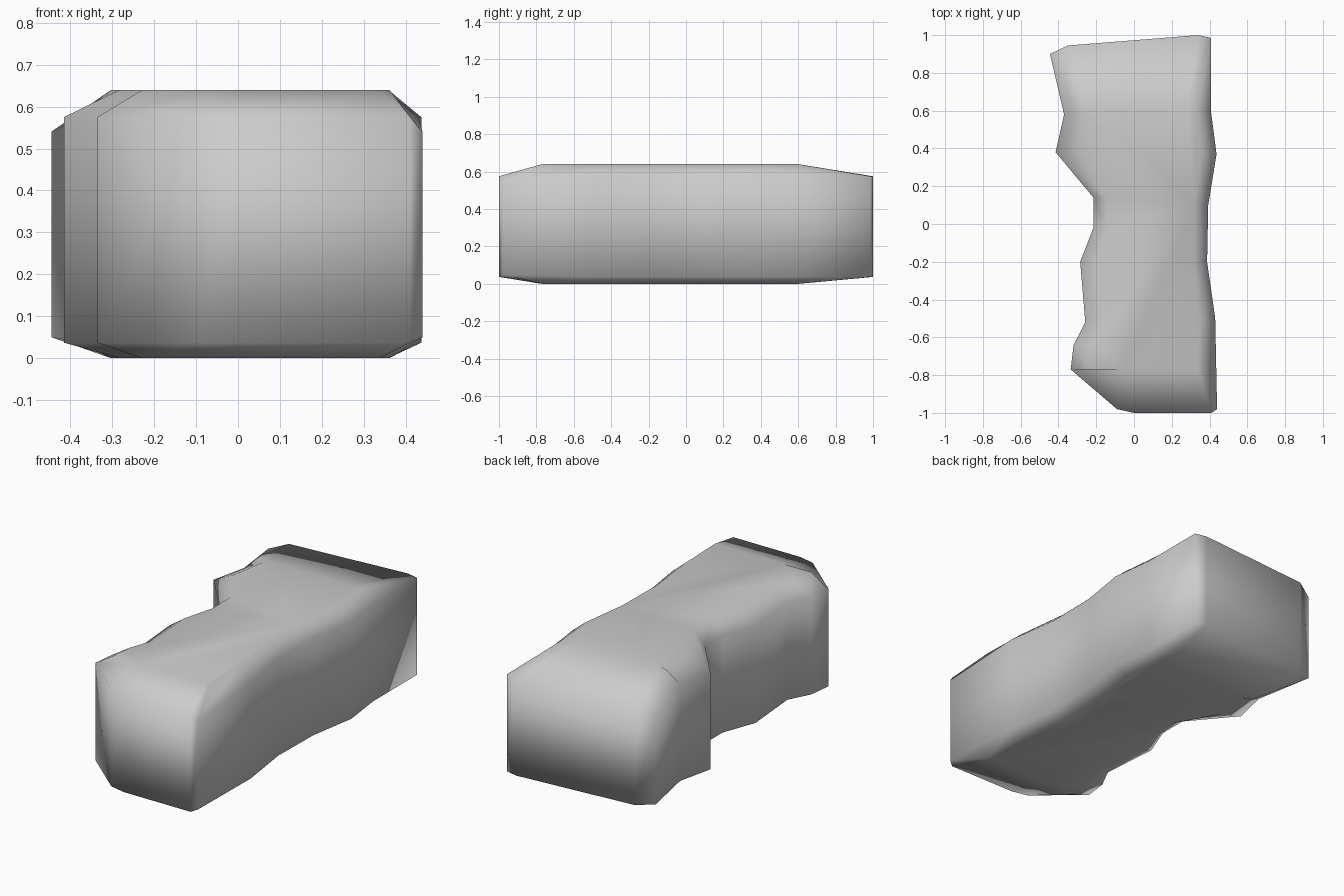
import bpy, bmesh

if "Cube" in bpy.data.objects:
    bpy.data.objects.remove(bpy.data.objects["Cube"])

# Plan outline, counterclockwise from the front right corner
outline = [(0.44, -0.98), (0.43, -0.5), (0.387, -0.2), (0.393, 0.1), (0.437, 0.37),
           (0.407, 0.6), (0.407, 0.985), (0.34, 1.0), (-0.35, 0.945), (-0.445, 0.9),
           (-0.37, 0.58), (-0.415, 0.38), (-0.215, 0.14), (-0.215, -0.02),
           (-0.285, -0.2), (-0.258, -0.52), (-0.32, -0.64), (-0.335, -0.77),
           (-0.09, -0.98), (0.0, -1.0), (0.41, -1.0)]
corners = {0, 9}  # slightly lower corner points


def inset(x, y):
    # Cap outline: narrower on both sides, cut short at both ends
    return x * (0.82 if x > 0 else 0.68), min(max(y, -0.77), 0.6)


bm = bmesh.new()
rings = [
    [bm.verts.new((*inset(x, y), 0.0)) for x, y in outline],
    [bm.verts.new((x, y, 0.05 if i in corners else 0.037)) for i, (x, y) in enumerate(outline)],
    [bm.verts.new((x, y, 0.54 if i in corners else 0.575)) for i, (x, y) in enumerate(outline)],
    [bm.verts.new((*inset(x, y), 0.64)) for x, y in outline],
]

# Walls and chamfers between the rings, then the two caps
n = len(outline)
for low, high in zip(rings, rings[1:]):
    for i in range(n):
        j = (i + 1) % n
        bm.faces.new((low[i], low[j], high[j], high[i]))
bm.faces.new(rings[0][::-1])
bm.faces.new(rings[-1])
bmesh.ops.remove_doubles(bm, verts=bm.verts, dist=0.001)
bmesh.ops.recalc_face_normals(bm, faces=bm.faces)
for f in bm.faces:
    f.smooth = True

# Solid block
mesh = bpy.data.meshes.new("stone_block")
bm.to_mesh(mesh)
bm.free()
block = bpy.data.objects.new("stone_block", mesh)
bpy.context.collection.objects.link(block)
